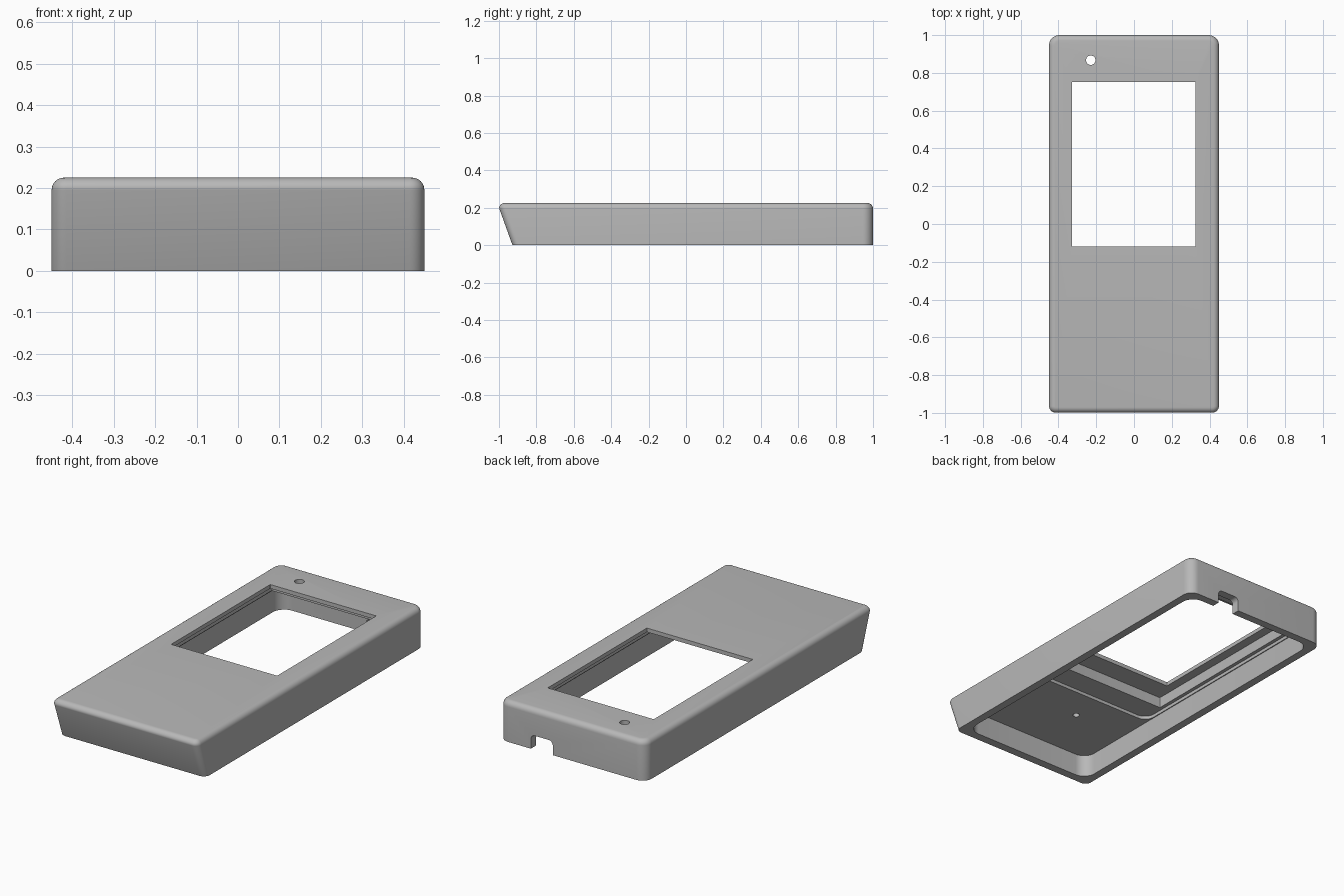
import bpy, bmesh, math

if "Cube" in bpy.data.objects:
    bpy.data.objects.remove(bpy.data.objects["Cube"])

grey = bpy.data.materials.new("plain grey")
grey.diffuse_color = (0.48, 0.48, 0.48, 1)
grey.use_nodes = True
grey.node_tree.nodes["Principled BSDF"].inputs["Base Color"].default_value = grey.diffuse_color


def outline(x0, x1, y0, y1, r_front, r_back, n=8):
    """Rounded rectangle, counter-clockwise."""
    corners = [(x1 - r_back, y1 - r_back, 0, r_back), (x0 + r_back, y1 - r_back, 90, r_back),
               (x0 + r_front, y0 + r_front, 180, r_front), (x1 - r_front, y0 + r_front, 270, r_front)]
    pts = []
    for cx, cy, start, r in corners:
        for i in range(n + 1):
            a = math.radians(start + 90 * i / n)
            pts.append((cx + r * math.cos(a), cy + r * math.sin(a)))
    return pts


def loft(name, rings):
    """Closed solid through a stack of (outline, z) rings."""
    bm = bmesh.new()
    loops = [[bm.verts.new((x, y, z)) for x, y in pts] for pts, z in rings]
    for low, high in zip(loops, loops[1:]):
        for i in range(len(low)):
            j = (i + 1) % len(low)
            bm.faces.new((low[i], low[j], high[j], high[i]))
    bm.faces.new(loops[0][::-1])
    bm.faces.new(loops[-1])
    mesh = bpy.data.meshes.new(name)
    bm.to_mesh(mesh)
    bm.free()
    ob = bpy.data.objects.new(name, mesh)
    bpy.context.collection.objects.link(ob)
    mesh.materials.append(grey)
    return ob


def block(name, x0, x1, y0, y1, z0, z1, r):
    pts = outline(x0, x1, y0, y1, r, r)
    return loft(name, [(pts, z0), (pts, z1)])


# Outer shell: sloped front, rounded upright corners and rounded top edge
HEIGHT, R = 0.225, 0.03


def shell_ring(z, inset):
    front = -0.928 - 0.072 * min(z / 0.2, 1)
    return outline(-0.45 + inset, 0.45 - inset, front + inset, 1 - inset,
                   0.036 - inset, 0.055 - inset), z


rings = [shell_ring(0, 0)]
for k in range(7):
    a = math.radians(90 * k / 6)
    rings.append(shell_ring(HEIGHT - R + R * math.sin(a), R * (1 - math.cos(a))))
case = loft("case_shell", rings)

cutters = [
    block("main_cavity", -0.405, 0.405, -0.88, 0.955, -0.1, 0.125, 0.07),
    block("board_recess", -0.400, 0.400, -0.375, 0.95, 0.05, 0.143, 0.06),
    block("screen_pocket", -0.38, 0.38, -0.24, 0.84, 0.06, 0.203, 0.002),
    block("screen_window", -0.328, 0.325, -0.12, 0.752, 0.1, 0.4, 0.002),
    block("indicator_hole", -0.254, -0.204, 0.842, 0.892, 0.1, 0.4, 0.0249),
    block("blind_hole", -0.09, -0.055, -0.58, -0.545, 0.1, 0.16, 0.0174),
]

# Cable notch through the back wall, rounded at its top
notch = block("cable_notch", 0.12, 0.255, -0.12, 0.078, 0.0, 0.2, 0.025)
for v in notch.data.vertices:
    x, y, z = v.co
    v.co = (x, 1.06 - z, y)
notch.data.flip_normals()
bm = bmesh.new()
bm.from_mesh(notch.data)
bmesh.ops.recalc_face_normals(bm, faces=bm.faces)
bm.to_mesh(notch.data)
bm.free()
cutters.append(notch)

# Hollow out the shell
bpy.context.view_layer.objects.active = case
for cutter in cutters:
    mod = case.modifiers.new(cutter.name, 'BOOLEAN')
    mod.operation, mod.solver, mod.object = 'DIFFERENCE', 'EXACT', cutter
    bpy.ops.object.modifier_apply(modifier=mod.name)
    bpy.data.objects.remove(cutter)

bpy.ops.object.select_all(action='DESELECT')
case.select_set(True)
bpy.ops.object.shade_smooth_by_angle(angle=math.radians(30))
